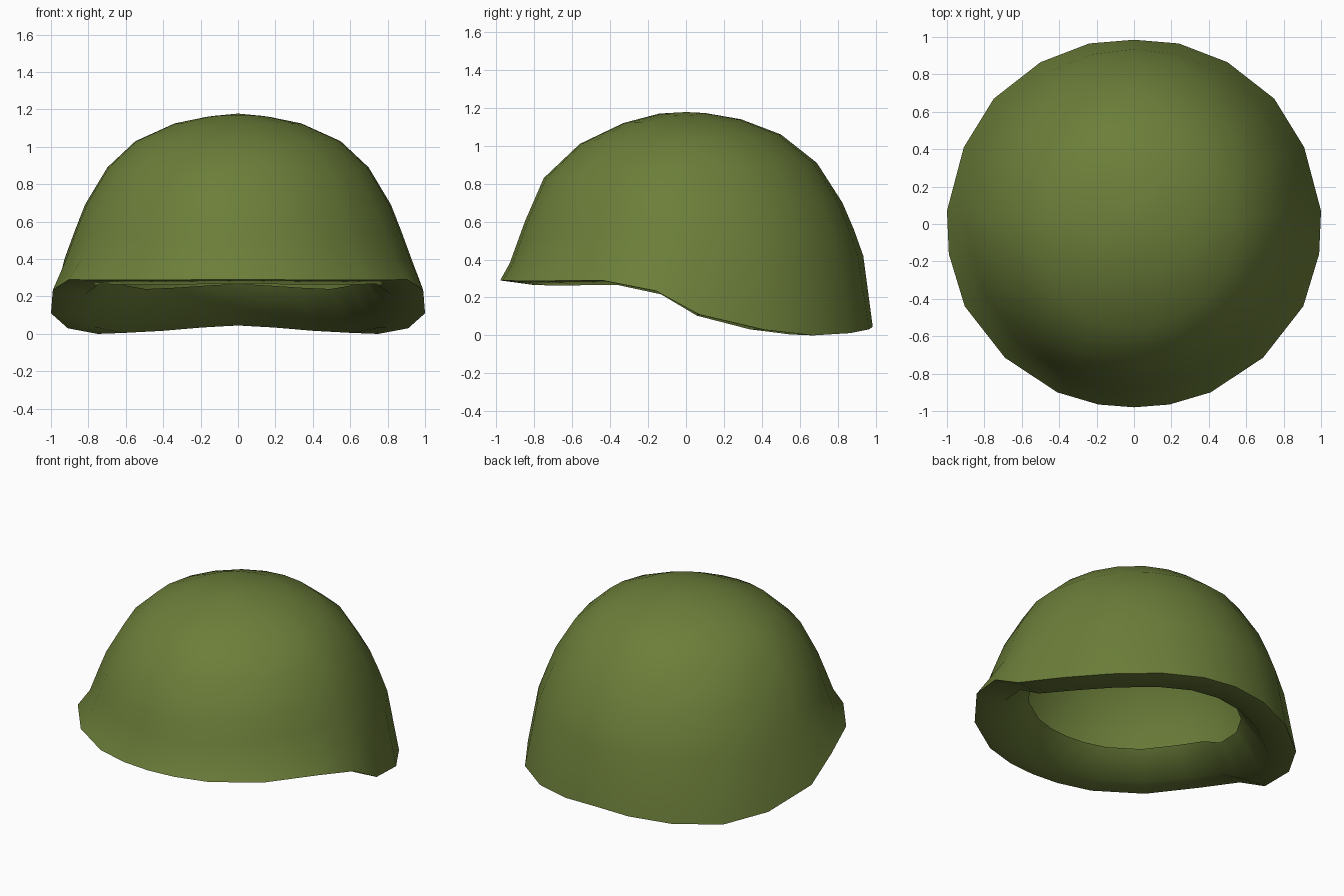
import bpy
import bmesh
import math

cube = bpy.data.objects.get("Cube")
if cube:
    bpy.data.objects.remove(cube, do_unlink=True)

olive = bpy.data.materials.new("olive_green")
olive.use_nodes = True
COLOUR = (0.15, 0.21, 0.042, 1)
olive.diffuse_color = COLOUR
shader = olive.node_tree.nodes["Principled BSDF"]
shader.inputs["Base Color"].default_value = COLOUR
shader.inputs["Roughness"].default_value = 0.8

# Rim of the left half, from the front middle to the back middle
half_rim = [(0, -.98, .29), (.19, -.965, .29), (.41, -.9, .288), (.69, -.715, .288),
            (.905, -.44, .29), (.99, -.16, .235), (1, .07, .11), (.91, .41, .03),
            (.75, .67, 0), (.5, .865, .012), (.24, .965, .032), (0, .985, .045)]
rim = half_rim + [(-x, y, z) for x, y, z in reversed(half_rim[1:-1])]

# Dome rings as (radius, height) at the front, side and back
dome = [((.93, .38), (.93, .40), (.935, .42)),
        ((.89, .49), (.875, .55), (.885, .56)),
        ((.85, .60), (.82, .69), (.825, .70)),
        ((.75, .83), (.70, .89), (.69, .91)),
        ((.56, 1.01), (.55, 1.03), (.50, 1.06)),
        ((.33, 1.12), (.34, 1.125), (.29, 1.14)),
        ((.14, 1.17), (.17, 1.16), (.10, 1.173))]


def dome_ring(front, side, back):
    """Blend the three profiles around one closed ring."""
    points = []
    for x, y, _ in rim:
        angle = math.atan2(y, x)
        c, s = math.cos(angle), math.sin(angle)
        end = back if s > 0 else front
        points.append((side[0] * c, end[0] * s, side[1] + (end[1] - side[1]) * s * s))
    return points


# Underside: inner edge, then the flat lip, then the rim
inner_edge = [(x * .66, y * .66, .24 + .6 * z) for x, y, z in rim]
lip = [(x * .82, y * .82, z * .9 + .005) for x, y, z in rim]
rings = [inner_edge, lip, rim] + [dome_ring(*r) for r in dome]

# Skin the rings and close the crown
bm = bmesh.new()
loops = [[bm.verts.new(p) for p in ring] for ring in rings]
count = len(rim)
for low, high in zip(loops, loops[1:]):
    for i in range(count):
        j = (i + 1) % count
        bm.faces.new((low[i], low[j], high[j], high[i]))
crown = bm.verts.new((0, 0, 1.178))
for i in range(count):
    bm.faces.new((loops[-1][i], loops[-1][(i + 1) % count], crown))

mesh = bpy.data.meshes.new("helmet_shell")
bm.to_mesh(mesh)
bm.free()
mesh.materials.append(olive)
shell = bpy.data.objects.new("helmet_shell", mesh)
bpy.context.collection.objects.link(shell)

bpy.ops.object.select_all(action='DESELECT')
shell.select_set(True)
bpy.context.view_layer.objects.active = shell
bpy.ops.object.shade_smooth_by_angle(angle=math.radians(55))
